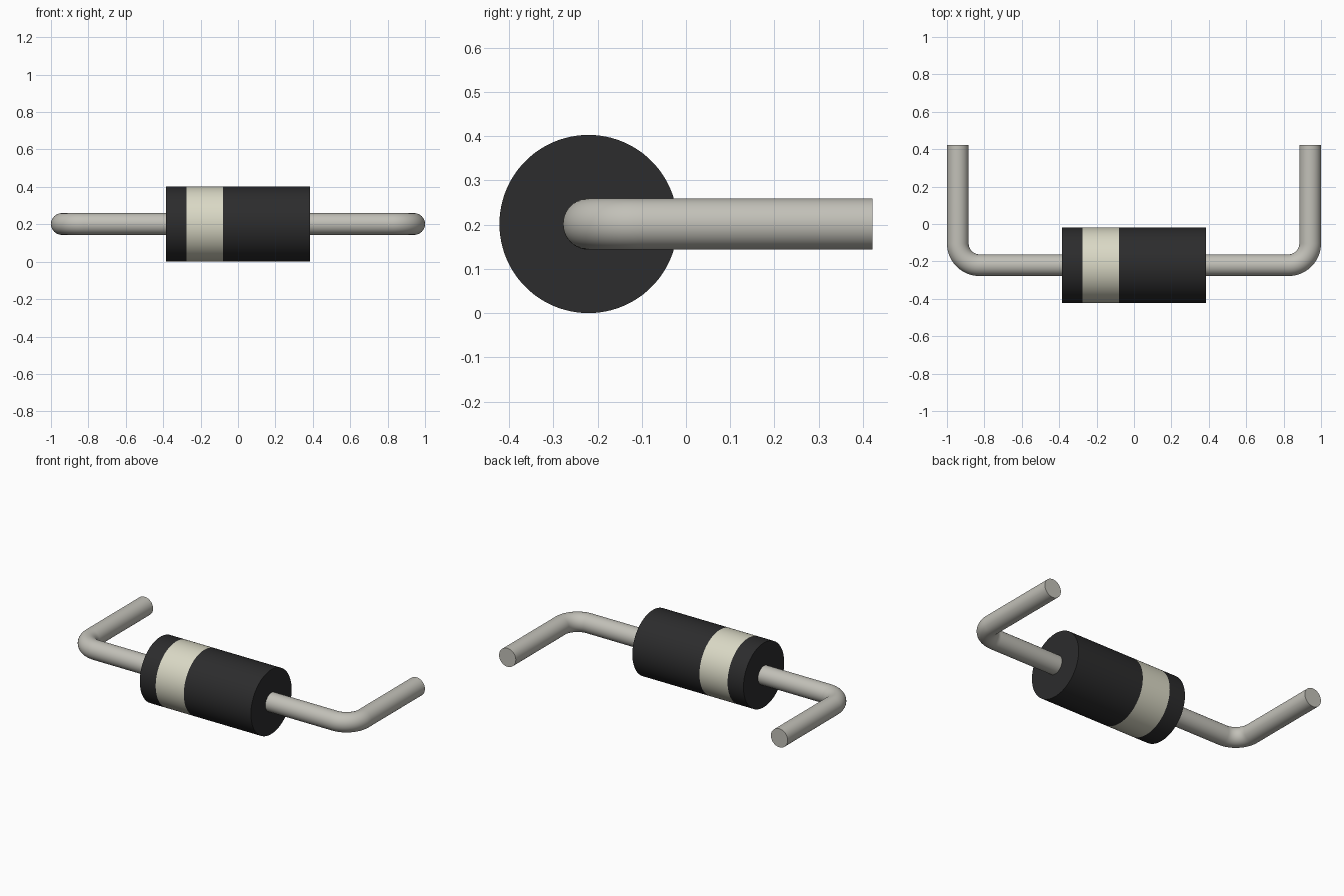
import bpy, bmesh
from math import cos, sin, pi, radians
from mathutils import Vector

if "Cube" in bpy.data.objects:
    bpy.data.objects.remove(bpy.data.objects["Cube"])

CY, CZ = -0.2205, 0.2015      # body axis
BODY_R, HALF = 0.2015, 0.385
WIRE_R, BEND_R = 0.058, 0.117
LEG_X, LEG_END = 0.942, 0.422


def material(name, rgb):
    m = bpy.data.materials.new(name)
    m.diffuse_color = (*rgb, 1)
    m.use_nodes = True
    m.node_tree.nodes["Principled BSDF"].inputs["Base Color"].default_value = m.diffuse_color
    return m


def sweep(name, stations, sides, mats, mat_ids=None):
    """Skin circular rings (centre, tangent in the xy plane, radius), capped."""
    bm = bmesh.new()
    rings = []
    for c, t, r in stations:
        side = Vector((-t.y, t.x, 0))
        up = Vector((0, 0, 1))
        rings.append([bm.verts.new(c + r * (cos(a) * side + sin(a) * up))
                      for a in (2 * pi * i / sides for i in range(sides))])
    for k, (a, b) in enumerate(zip(rings, rings[1:])):
        for i in range(sides):
            j = (i + 1) % sides
            f = bm.faces.new((a[i], a[j], b[j], b[i]))
            f.material_index = mat_ids[k] if mat_ids else 0
    bm.faces.new(rings[0])
    bm.faces.new(rings[-1])
    bmesh.ops.recalc_face_normals(bm, faces=bm.faces)
    me = bpy.data.meshes.new(name)
    bm.to_mesh(me)
    bm.free()
    for m in mats:
        me.materials.append(m)
    ob = bpy.data.objects.new(name, me)
    bpy.context.collection.objects.link(ob)
    bpy.ops.object.select_all(action='DESELECT')
    ob.select_set(True)
    bpy.context.view_layer.objects.active = ob
    bpy.ops.object.shade_smooth_by_angle(angle=radians(35))
    return ob


black = material("black_plastic", (0.025, 0.025, 0.026))
cream = material("cream_band", (0.70, 0.69, 0.56))
metal = material("tinned_wire", (0.54, 0.53, 0.48))

# Cylindrical body with flush polarity band
X = Vector((1, 0, 0))
sweep("diode_body",
      [(Vector((x, CY, CZ)), X, BODY_R) for x in (-HALF, -0.275, -0.08, HALF)],
      96, [black, cream], [0, 1, 0])

# Bent lead: straight out of the body, rounded corner, straight leg to the back
path = [(Vector((HALF - 0.02, CY, CZ)), X, WIRE_R)]
STEPS = 16
for i in range(STEPS + 1):
    a = pi / 2 * i / STEPS
    centre = Vector((LEG_X - BEND_R + BEND_R * sin(a),
                     CY + BEND_R - BEND_R * cos(a), CZ))
    path.append((centre, Vector((cos(a), sin(a), 0)), WIRE_R))
path.append((Vector((LEG_X, LEG_END, CZ)), Vector((0, 1, 0)), WIRE_R))
leads = sweep("wire_leads", path, 40, [metal])

# Matching lead on the other side
leads.modifiers.new("mirror", 'MIRROR').use_axis[0] = True
